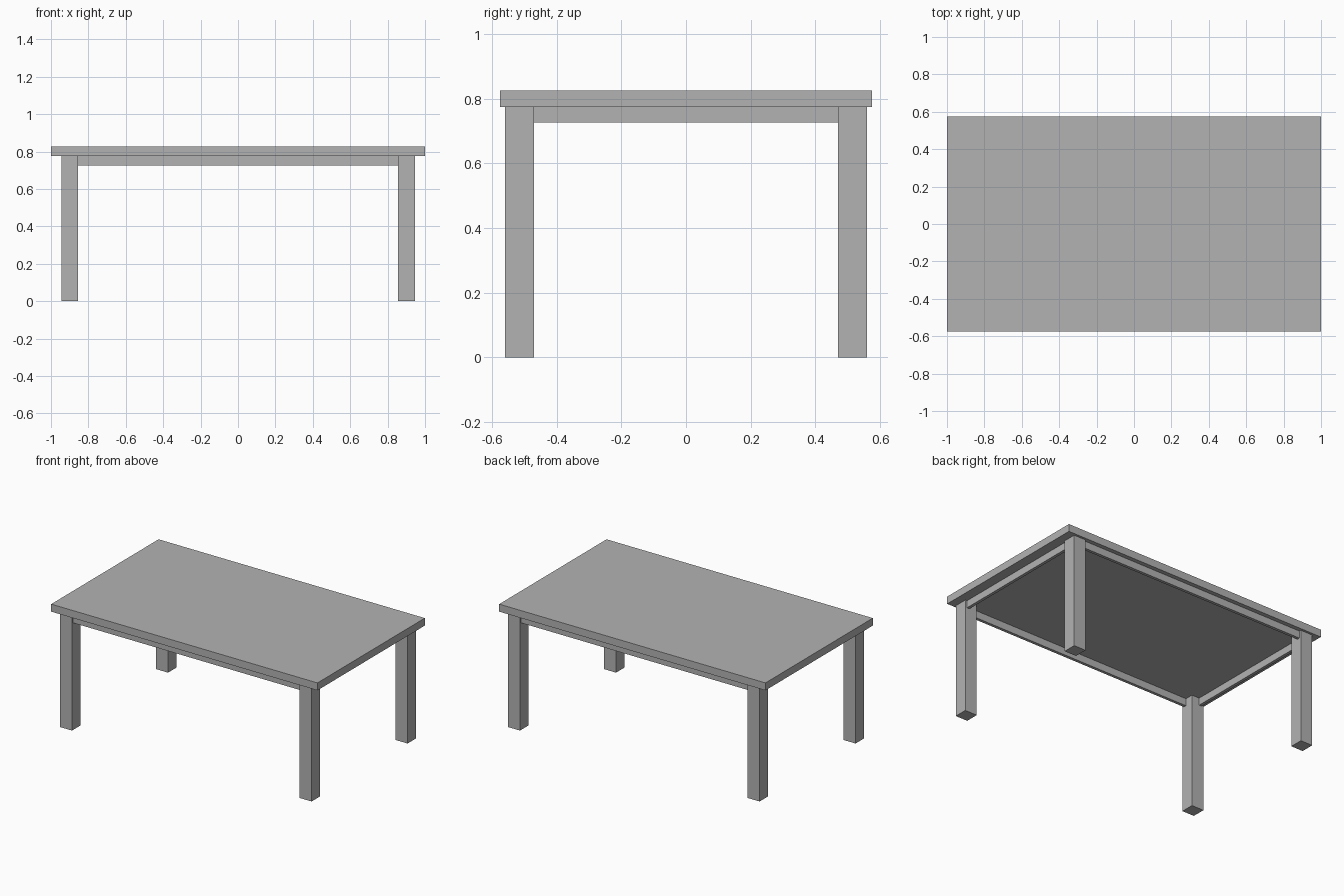
import bpy

# Remove the default cube
cube = bpy.data.objects.get("Cube")
if cube:
    bpy.data.objects.remove(cube, do_unlink=True)

# Single plain grey finish
grey = bpy.data.materials.new("plain_grey")
grey.use_nodes = True
colour = (0.45, 0.45, 0.45, 1)
grey.diffuse_color = colour
grey.node_tree.nodes["Principled BSDF"].inputs["Base Color"].default_value = colour


def box(name, low, high):
    """Add a box spanning two opposite corners."""
    centre = [(a + b) / 2 for a, b in zip(low, high)]
    bpy.ops.mesh.primitive_cube_add(size=1, location=centre)
    part = bpy.context.object
    part.name = name
    part.scale = [b - a for a, b in zip(low, high)]
    bpy.ops.object.transform_apply(location=False, rotation=False, scale=True)
    part.data.materials.append(grey)
    return part


TOP_X, TOP_Y = 1.0, 0.576            # half sizes of the top
UNDER, HEIGHT = 0.775, 0.826         # underside and upper face of the top
LEG_X, LEG_Y, LEG = 0.945, 0.56, 0.09  # outer leg faces and leg width
SETBACK, BOARD = 0.013, 0.02         # apron inset and thickness
APRON_LOW = 0.726

# Table top
box("table_top", (-TOP_X, -TOP_Y, UNDER), (TOP_X, TOP_Y, HEIGHT))

# Four square legs
for x_name, sx in (("left", 1), ("right", -1)):
    for y_name, sy in (("front", -1), ("back", 1)):
        cx, cy = sx * (LEG_X - LEG / 2), sy * (LEG_Y - LEG / 2)
        box(f"{y_name}_{x_name}_leg",
            (cx - LEG / 2, cy - LEG / 2, 0), (cx + LEG / 2, cy + LEG / 2, UNDER))

# Long aprons between the legs, front and back
span_x = LEG_X - LEG
for name, s in (("front", -1), ("back", 1)):
    y = s * (LEG_Y - SETBACK - BOARD / 2)
    box(f"{name}_apron", (-span_x, y - BOARD / 2, APRON_LOW),
        (span_x, y + BOARD / 2, UNDER))

# Short aprons between the legs, left and right
span_y = LEG_Y - LEG
for name, s in (("left", 1), ("right", -1)):
    x = s * (LEG_X - SETBACK - BOARD / 2)
    box(f"{name}_apron", (x - BOARD / 2, -span_y, APRON_LOW),
        (x + BOARD / 2, span_y, UNDER))
